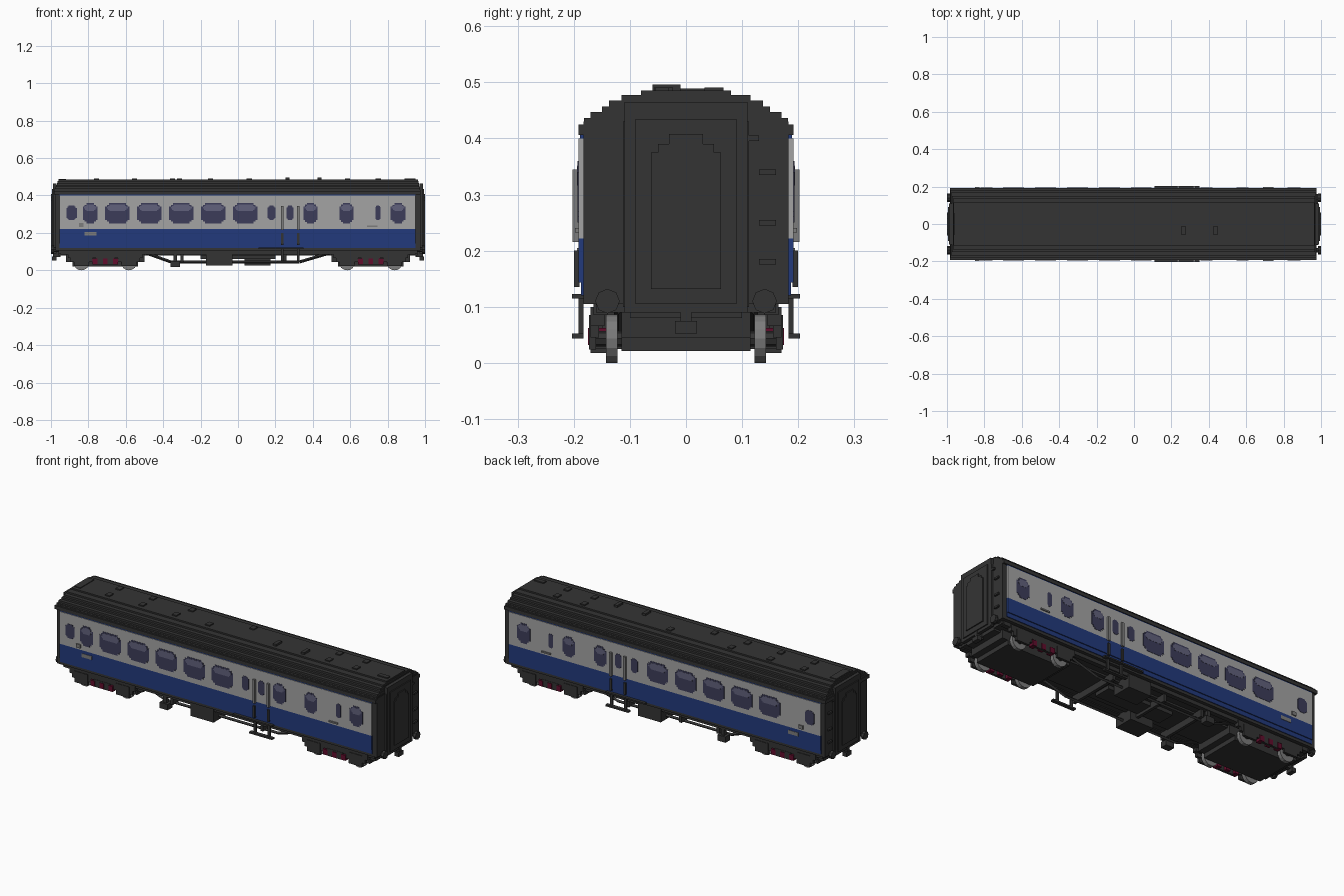
import bpy, bmesh, math
from mathutils import Vector, Matrix

cube = bpy.data.objects.get("Cube")
if cube:
    bpy.data.objects.remove(cube, do_unlink=True)


def material(name, rgb):
    m = bpy.data.materials.new(name)
    m.use_nodes = True
    colour = (*rgb, 1)
    m.diffuse_color = colour
    m.node_tree.nodes["Principled BSDF"].inputs["Base Color"].default_value = colour
    return m


charcoal = material("charcoal", (.034, .034, .034))
grey = material("pale grey", (.37, .37, .37))
blue = material("deep blue", (.016, .042, .2))
glass = material("dark glass", (.046, .046, .1))
pane = material("light glass", (.12, .12, .2))
steel = material("steel", (.2, .2, .2))
red = material("dark red", (.12, .004, .025))


def finish(name, bm, mat):
    bmesh.ops.recalc_face_normals(bm, faces=bm.faces)
    mesh = bpy.data.meshes.new(name)
    bm.to_mesh(mesh)
    bm.free()
    mesh.materials.append(mat)
    obj = bpy.data.objects.new(name, mesh)
    bpy.context.collection.objects.link(obj)
    return obj


def add_box(bm, x0, x1, y0, y1, z0, z1):
    size = Matrix.Diagonal((abs(x1 - x0), abs(y1 - y0), abs(z1 - z0), 1))
    middle = Matrix.Translation(((x0 + x1) / 2, (y0 + y1) / 2, (z0 + z1) / 2))
    bmesh.ops.create_cube(bm, size=1, matrix=middle @ size)


def signs(mirrored):
    return (1, -1) if mirrored else (1,)


def boxes(name, mat, items, both_ends=False, both_sides=False):
    bm = bmesh.new()
    for x0, x1, y0, y1, z0, z1 in items:
        for sx in signs(both_ends):
            for sy in signs(both_sides):
                add_box(bm, sx * x0, sx * x1, sy * y0, sy * y1, z0, z1)
    return finish(name, bm, mat)


def bars(name, mat, pairs, radius, sides=4):
    bm = bmesh.new()
    for a, b in pairs:
        a, b = Vector(a), Vector(b)
        turn = (b - a).to_track_quat('Z', 'Y').to_matrix().to_4x4()
        bmesh.ops.create_cone(bm, cap_ends=True, segments=sides, radius1=radius,
                              radius2=radius, depth=(b - a).length,
                              matrix=Matrix.Translation((a + b) / 2) @ turn)
    return finish(name, bm, mat)


def stepped_plates(name, mat, items, near, far, step):
    """Plates on a side wall, with corners cut as two small stairs."""
    bm = bmesh.new()
    for x, z, width, height in items:
        w, h = width / 2, height / 2
        s = min(step, w / 4)
        add_box(bm, x - w, x + w, near, far, z - h + 2 * s, z + h - 2 * s)
        add_box(bm, x - w + s, x + w - s, near, far, z - h + s, z + h - s)
        add_box(bm, x - w + 2 * s, x + w - 2 * s, near, far, z - h, z + h)
    return finish(name, bm, mat)


# Body shell and coloured side panels
boxes("body_shell", charcoal, [(-.975, .975, -.183, .183, .105, .43)])
boxes("body_floor", charcoal, [(-.96, .96, -.16, .16, .09, .11),
                               (-.96, .96, -.1, .1, .08, .1)])
boxes("upper_side_panel", grey, [(-.955, .95, .18, .192, .222, .4)], both_sides=True)
boxes("lower_side_panel", blue, [(-.955, .95, .18, .192, .143, .222),
                                 (-.955, .95, .18, .187, .12, .15),
                                 (-.955, .95, .18, .189, .4, .406)], both_sides=True)

# Stepped roof
roof = [(.192, .406, .425), (.182, .42, .436), (.17, .42, .447), (.15, .42, .457),
        (.137, .42, .468), (.115, .42, .477), (.08, .42, .485)]
boxes("roof", charcoal, [(-.985 + i * .004, .975 - i * .002, -half, half, low, top)
                         for i, (half, low, top) in enumerate(roof)])
vents = [(x, .05) for x in (-.757, -.553, -.313, .06, .585, .75)]
vents += [(x, -.04) for x in (-.757, -.553, -.35, -.147, .585, .75)]
boxes("roof_vents", charcoal, [(x - .014, x + .014, y - .017, y + .017, .48, .491)
                               for x, y in vents])
boxes("roof_pipes", charcoal, [(x - .01, x + .01, -.06, -.01, .48, .496)
                               for x in (.265, .436)])
boxes("roof_end_hatches", charcoal, [(.89, .95, -.055, -.03, .48, .491),
                                     (-.96, -.92, -.06, .06, .48, .489)])

# Windows: (centre x, width), tall ones carry a lighter top pane
wide = [(-.645 + i * .171, .13) for i in range(5)]
tall = [(.388, .076), (.58, .076), (.856, .08)]
small = [(-.89, .056), (.18, .042), (.278, .038)]
for side, sign, extra_tall, slot in (("right", -1, [(-.79, .08)], .748),
                                     ("left", 1, [], .69)):
    big = wide + tall + extra_tall
    little = small + [(slot, .027)]
    wall = sign * .19
    stepped_plates(side + "_windows", glass, [(x, .305, w, .11) for x, w in big],
                   wall, sign * .1935, .01)
    stepped_plates(side + "_top_panes", pane, [(x, .334, w * .86, .036) for x, w in big],
                   wall, sign * .1945, .007)
    stepped_plates(side + "_small_windows", glass, [(x, .307, w, .078) for x, w in little],
                   wall, sign * .1935, .006)

# Side fittings: label plates, grab handles, door rails and the hanging step
boxes("label_plate", steel, [(-.82, -.757, .19, .194, .185, .205)], both_sides=True)
boxes("grab_handles", steel, [(-.85, -.825, .19, .198, .232, .252),
                              (.69, .745, .19, .198, .232, .24)], both_sides=True)
door = (.236, .322)
boxes("door_rails", steel, [(x - .007, x + .007, .19, .202, .215, .345) for x in door],
      both_sides=True)
boxes("lower_door_rails", charcoal, [(x - .006, x + .006, .19, .2, .135, .2) for x in door],
      both_sides=True)
boxes("step_hangers", charcoal, [(x - .007, x + .007, .183, .192, .045, .12) for x in door],
      both_sides=True)
boxes("door_steps", charcoal, [(.11, .35, .18, .203, .115, .123),
                               (.21, .35, .183, .203, .043, .052)], both_sides=True)

# Gangway ends, arched end doors, brackets, buffers and hooks
boxes("gangway", charcoal, [(.97, .988, -.11, .11, .09, .465),
                            (.98, .994, -.09, .09, .105, .435)], both_ends=True)
boxes("end_door", charcoal, [(.99, 1, -.062, .062, .132, .375),
                             (.99, 1, -.05, .05, .37, .39),
                             (.99, 1, -.03, .03, .38, .408)], both_ends=True)
boxes("end_frames", charcoal, [(.97, .985, .1, .112, .1, .43)],
      both_ends=True, both_sides=True)
boxes("end_brackets", charcoal, [(.97, .985, y - .015, y + .015, z - .005, z + .005)
                                 for y, z in ((.145, .18), (.145, .25), (.145, .34),
                                              (.115, .4), (.04, .45), (-.04, .45))],
      both_ends=True)
ends = [(sx, sy * .14) for sx in (1, -1) for sy in (1, -1)]
bars("buffer_shanks", charcoal, [((s * .95, y, .11), (s * .99, y, .11)) for s, y in ends],
     .012, 8)
bars("buffer_heads", charcoal, [((s * .985, y, .11), (s, y, .11)) for s, y in ends],
     .022, 8)
boxes("coupling_hook", charcoal, [(.95, .99, -.01, .01, .07, .105),
                                  (.97, .995, -.02, .02, .052, .075)], both_ends=True)

# Bogies
middle, axle = .71, .127
axles = (middle - axle, middle + axle)
boxes("bogie_block", charcoal, [(middle - .21, middle + .21, -.115, .115, .045, .09),
                                (middle - .175, middle + .175, -.115, .115, .021, .05)],
      both_ends=True)
frames = [(middle - .2, middle + .2, .145, .17, .066, .1),
          (middle - .05, middle + .05, .16, .172, .03, .07)]
frames += [(x - .04, x + .04, .16, .173, .024, .085) for x in axles]
frames += [(x - .058, x + .058, .155, .17, .045, .07) for x in axles]
boxes("bogie_frames", charcoal, frames, both_ends=True, both_sides=True)
boxes("red_springs", red, [(middle + d - .013, middle + d + .013, .143, .175, .032, .062)
                           for d in (-.055, 0, .055)], both_ends=True, both_sides=True)
wheels, axle_bars = [], []
for s in (1, -1):
    for x in axles:
        axle_bars.append(((s * x, -.16, .043), (s * x, .16, .043)))
        wheels += [((s * x, t * .122, .043), (s * x, t * .143, .043)) for t in (1, -1)]
bars("wheels", steel, wheels, .043, 16)
bars("axles", charcoal, axle_bars, .014, 8)

# Underfloor equipment and truss rods
boxes("equipment_boxes", charcoal, [(-.17, -.03, -.17, -.06, .025, .1),
                                    (.035, .175, .06, .17, .025, .1),
                                    (-.2, .2, -.05, .05, .06, .1)])
boxes("brake_units", charcoal, [(-.36, -.31, .13, .17, .018, .05),
                                (-.345, -.325, .14, .16, .04, .1)], both_sides=True)
boxes("cross_members", charcoal, [(x - .008, x + .008, -.15, .15, .045, .085)
                                  for x in (-.3, -.07, .25)])
boxes("solebars", charcoal, [(-.95, .95, .14, .165, .085, .11)], both_sides=True)
path = [(-.5, .095), (-.36, .045), (.33, .045), (.5, .095)]
rods = [((a[0], y, a[1]), (b[0], y, b[1])) for y in (-.12, .12)
        for a, b in zip(path, path[1:])]
bars("truss_rods", charcoal, rods, .008)
